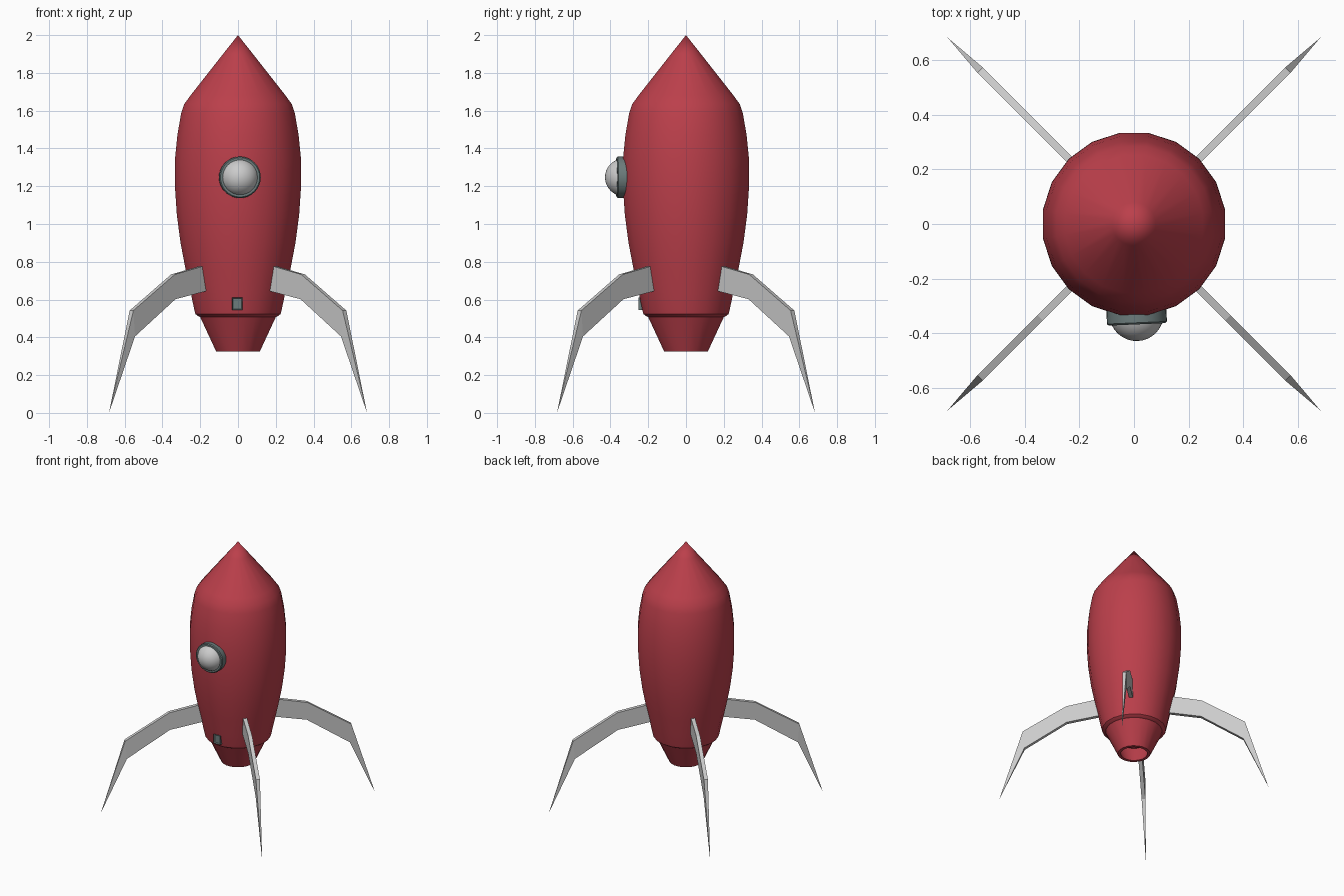
import bpy, bmesh, math
from mathutils import Matrix, Vector

if "Cube" in bpy.data.objects:
    bpy.data.objects.remove(bpy.data.objects["Cube"])


def material(name, rgb):
    m = bpy.data.materials.new(name)
    m.diffuse_color = (*rgb, 1)
    m.use_nodes = True
    m.node_tree.nodes["Principled BSDF"].inputs["Base Color"].default_value = m.diffuse_color
    return m


def finish(name, bm, mat=None, smooth=None):
    bmesh.ops.recalc_face_normals(bm, faces=bm.faces)
    me = bpy.data.meshes.new(name)
    bm.to_mesh(me)
    bm.free()
    ob = bpy.data.objects.new(name, me)
    bpy.context.collection.objects.link(ob)
    if mat:
        me.materials.append(mat)
    if smooth:
        bpy.ops.object.select_all(action='DESELECT')
        ob.select_set(True)
        bpy.context.view_layer.objects.active = ob
        bpy.ops.object.shade_smooth_by_angle(angle=math.radians(smooth))
    return ob


def lathe(profile, sides, offset=0.0):
    """Revolve a (radius, height) profile around z; radius 0 makes a pole."""
    bm = bmesh.new()
    rings = []
    for r, z in profile:
        n = sides if r > 0 else 1
        rings.append([bm.verts.new((r * math.cos(offset + math.tau * i / sides),
                                    r * math.sin(offset + math.tau * i / sides), z))
                      for i in range(n)])
    for a, b in zip(rings, rings[1:]):
        for i in range(sides):
            j = (i + 1) % sides
            quad = [a[i % len(a)], a[j % len(a)], b[j % len(b)], b[i % len(b)]]
            bm.faces.new(list(dict.fromkeys(quad)))
    return bm


red = material("red_paint", (0.5, 0.05, 0.07))
dark = material("dark_metal", (0.15, 0.2, 0.2))

# Hull with pointed nose, rounded lower lip and hollow nozzle
hull = [(0, 2.0), (0.08, 1.9), (0.255, 1.68), (0.288, 1.635), (0.305, 1.585), (0.325, 1.47),
        (0.337, 1.35), (0.338, 1.2), (0.328, 1.05), (0.308, 0.9), (0.28, 0.755),
        (0.252, 0.63), (0.235, 0.55), (0.228, 0.523), (0.213, 0.512), (0.203, 0.508),
        (0.117, 0.325), (0.095, 0.325), (0.14, 0.45), (0, 0.45)]
finish("hull", lathe(hull, 20, math.radians(9)), red, 35)

# Four swept landing fins on the diagonals, tapering to a point
outer = [(0.20, 0.805), (0.283, 0.775), (0.487, 0.733), (0.797, 0.542)]
inner = [(0.785, 0.405), (0.482, 0.602), (0.25, 0.645), (0.18, 0.66)]
for k in range(4):
    bm = bmesh.new()
    half = 0.014
    top = [[bm.verts.new((r, s * half, z)) for r, z in outer] for s in (-1, 1)]
    low = [[bm.verts.new((r, s * half, z)) for r, z in reversed(inner)] for s in (-1, 1)]
    tip = bm.verts.new((0.966, 0, 0))
    for i in range(3):
        for t, l in zip(top, low):
            bm.faces.new((t[i], t[i + 1], l[i + 1], l[i]))
        for e in (top, low):
            bm.faces.new((e[0][i], e[0][i + 1], e[1][i + 1], e[1][i]))
    bm.faces.new((top[0][0], top[1][0], low[1][0], low[0][0]))
    end = [top[0][3], top[1][3], low[1][3], low[0][3]]
    for a, b in zip(end, end[1:] + end[:1]):
        bm.faces.new((a, b, tip))
    bm.transform(Matrix.Rotation(math.radians(45 + 90 * k), 4, 'Z'))
    finish(f"landing_fin_{k + 1}", bm)

# Porthole: dark rim and glass dome, turned slightly to the right
aim = (Matrix.Rotation(math.radians(2.5), 4, 'Z') @ Matrix.Translation((-0.005, 0, 1.247))
       @ Matrix.Rotation(math.radians(90), 4, 'X'))
rim = lathe([(0.09, 0.26), (0.11, 0.26), (0.11, 0.362), (0.104, 0.368), (0.09, 0.368), (0.09, 0.26)], 32)
bmesh.ops.remove_doubles(rim, verts=rim.verts, dist=1e-5)
rim.transform(aim)
finish("porthole_rim", rim, dark, 35)

dome = bmesh.new()
bmesh.ops.create_uvsphere(dome, u_segments=32, v_segments=16, radius=0.1,
                          matrix=Matrix.Translation((0, 0, 0.329)))
dome.transform(aim)
finish("porthole_dome", dome, None, 40)

# Small hatch low on the front
hatch = bmesh.new()
bmesh.ops.create_cube(hatch, size=1, matrix=Matrix.Translation((-0.003, -0.222, 0.578))
                      @ Matrix.Diagonal((0.056, 0.06, 0.068, 1)))
front = min(hatch.faces, key=lambda f: f.calc_center_median().y)
bmesh.ops.inset_region(hatch, faces=[front], thickness=0.008)
bmesh.ops.translate(hatch, verts=front.verts, vec=Vector((0, 0.008, 0)))
finish("hatch", hatch, dark)
